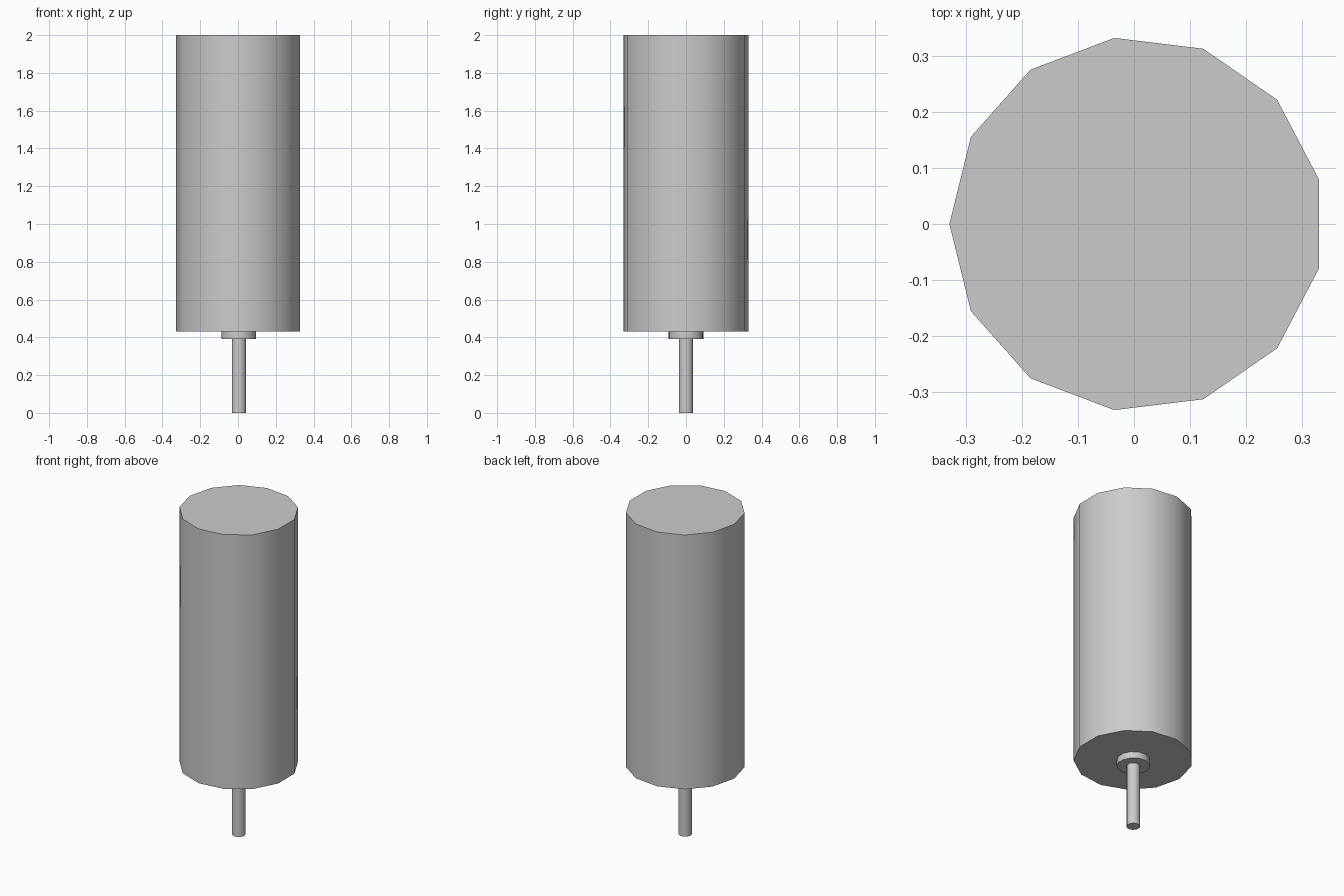
import bpy
import math

cube = bpy.data.objects.get("Cube")
if cube:
    bpy.data.objects.remove(cube, do_unlink=True)

SIDES = 13
CENTRE_X = 0.005  # odd-sided profile, shifted so its bounds are centred

grey = bpy.data.materials.new("light_grey")
grey.use_nodes = True
colour = (0.6, 0.6, 0.6, 1)
grey.diffuse_color = colour
grey.node_tree.nodes["Principled BSDF"].inputs["Base Color"].default_value = colour


def cylinder(name, radius, bottom, top):
    """Upright smooth-sided cylinder with one corner pointing to -x."""
    bpy.ops.mesh.primitive_cylinder_add(
        vertices=SIDES, radius=radius, depth=top - bottom,
        location=(CENTRE_X, 0, (bottom + top) / 2),
        rotation=(0, 0, math.pi / 2))
    obj = bpy.context.object
    obj.name = name
    bpy.ops.object.transform_apply(location=True, rotation=True, scale=True)
    obj.data.materials.append(grey)
    bpy.ops.object.shade_smooth_by_angle(angle=math.radians(40))
    return obj


# Main drum, the collar under it and the thin shaft
cylinder("body", 0.334, 0.43, 2.0)
cylinder("collar", 0.093, 0.39, 0.43)
cylinder("shaft", 0.038, 0.0, 0.39)
